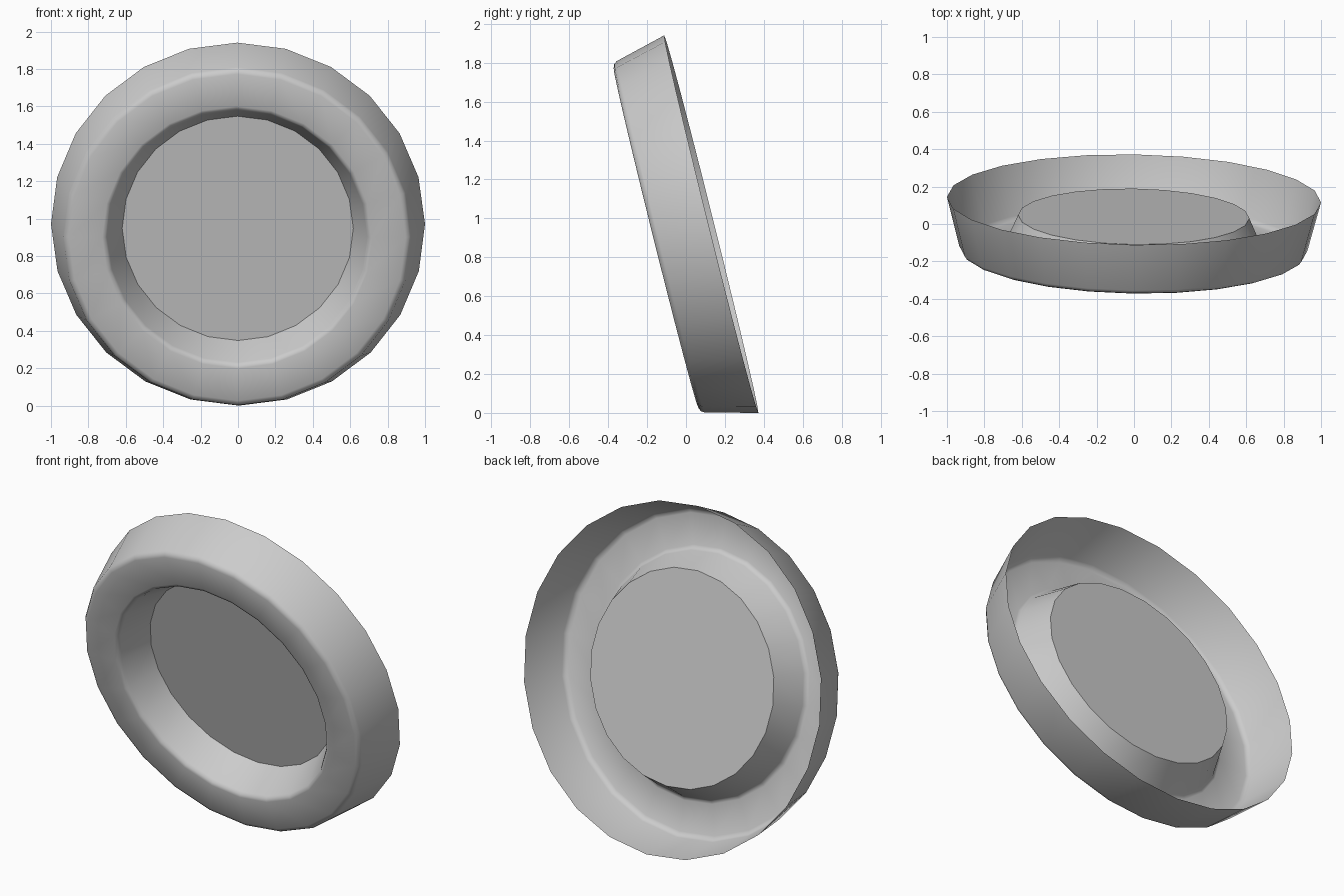
import bpy, bmesh, math
from mathutils import Matrix, Vector

if "Cube" in bpy.data.objects:
    bpy.data.objects.remove(bpy.data.objects["Cube"])

SIDES = 24
# (radius, depth towards the front): back rim, outer wall, rounded front ring, inner cone
PROFILE = [(1.0, 0.0), (0.931, 0.268), (0.92, 0.285), (0.90, 0.293),
           (0.722, 0.293), (0.705, 0.287), (0.695, 0.27), (0.618, 0.093)]

bm = bmesh.new()
rings = []
for r, d in PROFILE:
    rings.append([bm.verts.new((r * math.sin(2 * math.pi * i / SIDES), -d,
                                r * math.cos(2 * math.pi * i / SIDES)))
                  for i in range(SIDES)])

# Lathed open shell
for a, b in zip(rings, rings[1:]):
    for i in range(SIDES):
        j = (i + 1) % SIDES
        bm.faces.new((a[i], a[j], b[j], b[i]))
# Recessed centre disc
bm.faces.new(rings[-1])
bmesh.ops.recalc_face_normals(bm, faces=bm.faces)
bm.faces.ensure_lookup_table()
if bm.faces[-1].normal.y > 0:
    bmesh.ops.reverse_faces(bm, faces=bm.faces)

# Lean forward with a slight turn, then centre and stand on the ground
bm.transform(Matrix.Rotation(-0.015, 4, 'Z') @ Matrix.Rotation(math.radians(14), 4, 'X'))
xs, ys, zs = zip(*[v.co for v in bm.verts])
bm.transform(Matrix.Translation(Vector((-(min(xs) + max(xs)) / 2,
                                        -(min(ys) + max(ys)) / 2, -min(zs)))))

mesh = bpy.data.meshes.new("dished_ring")
bm.to_mesh(mesh)
bm.free()
ring = bpy.data.objects.new("dished_ring", mesh)
bpy.context.collection.objects.link(ring)
bpy.context.view_layer.objects.active = ring
ring.select_set(True)
bpy.ops.object.shade_smooth_by_angle(angle=math.radians(45))
